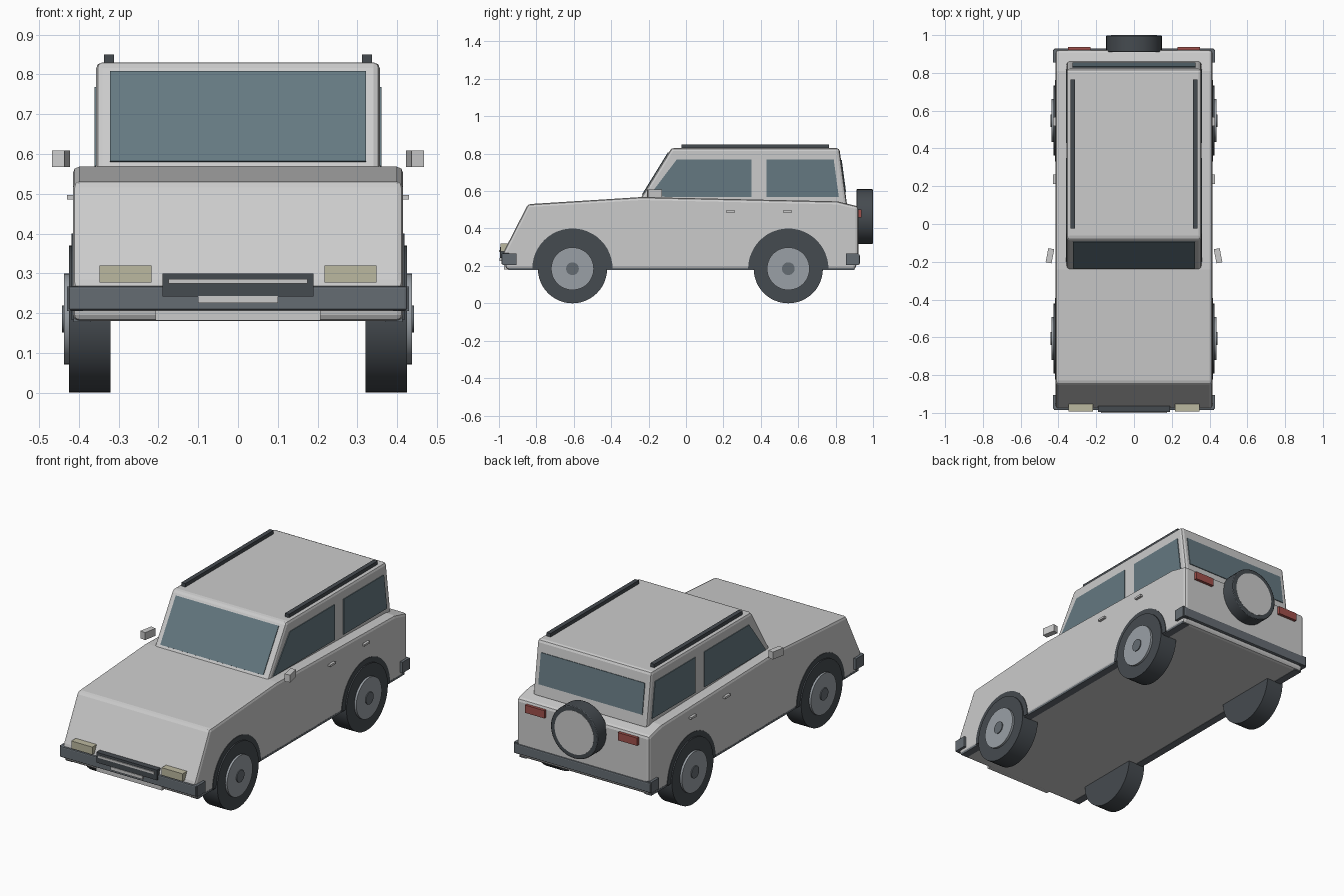
import bpy, bmesh, math
from mathutils import Vector

if "Cube" in bpy.data.objects:
    bpy.data.objects.remove(bpy.data.objects["Cube"])


def material(name, rgb):
    m = bpy.data.materials.new(name)
    m.diffuse_color = (*rgb, 1)
    m.use_nodes = True
    m.node_tree.nodes["Principled BSDF"].inputs["Base Color"].default_value = m.diffuse_color
    return m


RUBBER = material("dark rubber", (0.06, 0.07, 0.08))
TRIM = material("trim grey", (0.13, 0.15, 0.17))
GLASS = material("glass", (0.13, 0.19, 0.22))
LAMP = material("lamp", (0.50, 0.48, 0.35))
RED = material("red lamp", (0.35, 0.08, 0.07))
RIM = material("rim", (0.32, 0.35, 0.38))


def finish(bm, name, mat=None, bevel=0, segments=2, smooth=False):
    bmesh.ops.recalc_face_normals(bm, faces=bm.faces)
    me = bpy.data.meshes.new(name)
    bm.to_mesh(me)
    bm.free()
    ob = bpy.data.objects.new(name, me)
    bpy.context.collection.objects.link(ob)
    if mat:
        me.materials.append(mat)
    if bevel:
        b = ob.modifiers.new("bevel", 'BEVEL')
        b.width, b.segments = bevel, segments
        b.limit_method, b.angle_limit = 'ANGLE', math.radians(25)
    if smooth:
        bpy.context.view_layer.objects.active = ob
        ob.select_set(True)
        bpy.ops.object.shade_smooth_by_angle(angle=math.radians(30))
        ob.select_set(False)
    return ob


def prism(name, pts, x0, x1, mat=None, **kw):
    """Extrude a side profile of (y, z) points across x."""
    bm = bmesh.new()
    f = bm.faces.new([bm.verts.new((x0, y, z)) for y, z in pts])
    g = bmesh.ops.extrude_face_region(bm, geom=[f])["geom"]
    bmesh.ops.translate(bm, vec=(x1 - x0, 0, 0),
                        verts=[v for v in g if isinstance(v, bmesh.types.BMVert)])
    return finish(bm, name, mat, **kw)


def box(name, x, y, z, mat=None, **kw):
    return prism(name, [(y[0], z[0]), (y[1], z[0]), (y[1], z[1]), (y[0], z[1])], *x, mat, **kw)


def disc(name, centre, r, depth, axis, mat=None, bevel=0):
    bm = bmesh.new()
    bmesh.ops.create_cone(bm, cap_ends=True, segments=48, radius1=r, radius2=r, depth=depth)
    rot = Vector((0, 0, 1)).rotation_difference(Vector(axis)).to_matrix()
    bmesh.ops.rotate(bm, cent=(0, 0, 0), matrix=rot, verts=bm.verts)
    bmesh.ops.translate(bm, vec=centre, verts=bm.verts)
    return finish(bm, name, mat, bevel, smooth=True)


def panel(name, a, b, x, out, mat):
    """Thin pane lying on the slope from a to b, raised to its outer side."""
    n = Vector((a[1] - b[1], b[0] - a[0])).normalized() * out
    prism(name, [(a[0] - n.x, a[1] - n.y), (b[0] - n.x, b[1] - n.y),
                 (b[0] + n.x, b[1] + n.y), (a[0] + n.x, a[1] + n.y)], -x, x, mat)


# Lower body and cabin
prism("lower_body", [(-0.962, 0.18), (-0.978, 0.27), (-0.845, 0.53), (-0.24, 0.568),
                     (0.81, 0.545), (0.922, 0.518), (0.922, 0.25), (0.905, 0.18)],
      -0.415, 0.415, bevel=0.016)
prism("cabin", [(-0.25, 0.55), (-0.078, 0.83), (0.82, 0.83), (0.862, 0.52)],
      -0.357, 0.357, bevel=0.016)

# Windscreen and rear window
panel("windscreen", (-0.232, 0.58), (-0.093, 0.806), 0.322, 0.004, GLASS)
panel("rear_window", (0.852, 0.595), (0.829, 0.765), 0.325, 0.004, GLASS)

# Bumpers, skid plate, grille and number plate
box("front_bumper", (-0.425, 0.425), (-0.986, -0.94), (0.207, 0.268), TRIM, bevel=0.006)
box("rear_bumper", (-0.425, 0.425), (0.88, 0.929), (0.207, 0.262), TRIM, bevel=0.006)
box("skid_plate", (-0.207, 0.207), (-0.974, -0.94), (0.181, 0.207))
box("grille", (-0.19, 0.19), (-0.995, -0.94), (0.242, 0.30), RUBBER)
box("grille_bar", (-0.175, 0.175), (-1.0, -0.99), (0.274, 0.286))
box("plate_holder", (-0.10, 0.10), (-0.998, -0.97), (0.225, 0.243))

for s, side in ((1, "right"), (-1, "left")):
    # Side windows
    prism(f"front_window_{side}", [(-0.20, 0.57), (-0.05, 0.768), (0.35, 0.768), (0.35, 0.568)],
          s * 0.35, s * 0.361, GLASS)
    prism(f"back_window_{side}", [(0.43, 0.568), (0.43, 0.768), (0.79, 0.768), (0.817, 0.568)],
          s * 0.35, s * 0.361, GLASS)
    # Bumper ends, sill, lamps, rails and handles
    box(f"front_bumper_end_{side}", (s * 0.39, s * 0.43), (-0.978, -0.905), (0.205, 0.267), TRIM)
    box(f"rear_bumper_end_{side}", (s * 0.39, s * 0.43), (0.855, 0.922), (0.205, 0.267), TRIM)
    box(f"sill_{side}", (s * 0.37, s * 0.413), (-0.95, 0.90), (0.178, 0.19), TRIM)
    box(f"headlamp_{side}", (s * 0.217, s * 0.348), (-0.992, -0.93), (0.277, 0.32), LAMP)
    box(f"tail_lamp_{side}", (s * 0.23, s * 0.35), (0.91, 0.938), (0.458, 0.502), RED)
    box(f"roof_rail_{side}", (s * 0.312, s * 0.337), (-0.025, 0.765), (0.825, 0.85), RUBBER)
    for i, y in enumerate((0.237, 0.542)):
        box(f"door_handle_{i}_{side}", (s * 0.41, s * 0.43), (y - 0.024, y + 0.024), (0.486, 0.497))
    # Wing mirror, toed outwards
    m = box(f"mirror_{side}", (-0.016, 0.016), (-0.038, 0.038), (-0.021, 0.021))
    m.location = (s * 0.445, -0.168, 0.588)
    m.rotation_euler.z = s * math.radians(11)
    # Wheels and dark arches
    for y, end in ((-0.607, "front"), (0.547, "rear")):
        disc(f"{end}_tyre_{side}", (s * 0.3725, y, 0.185), 0.185, 0.105, (1, 0, 0), RUBBER)
        disc(f"{end}_rim_{side}", (s * 0.41, y, 0.185), 0.114, 0.054, (1, 0, 0), RIM)
        disc(f"{end}_hub_{side}", (s * 0.42, y, 0.185), 0.034, 0.044, (1, 0, 0), TRIM)
        arch = [(y + 0.215 * math.cos(math.pi * k / 24), 0.183 + 0.217 * math.sin(math.pi * k / 24))
                for k in range(25)]
        prism(f"{end}_arch_{side}", arch, s * 0.39, s * 0.418, RUBBER)

# Spare wheel on the tailgate
disc("spare_tyre", (0, 0.955, 0.463), 0.147, 0.088, (0, 1, 0), RUBBER, bevel=0.004)
disc("spare_cover", (0, 0.99, 0.463), 0.122, 0.02, (0, 1, 0))
